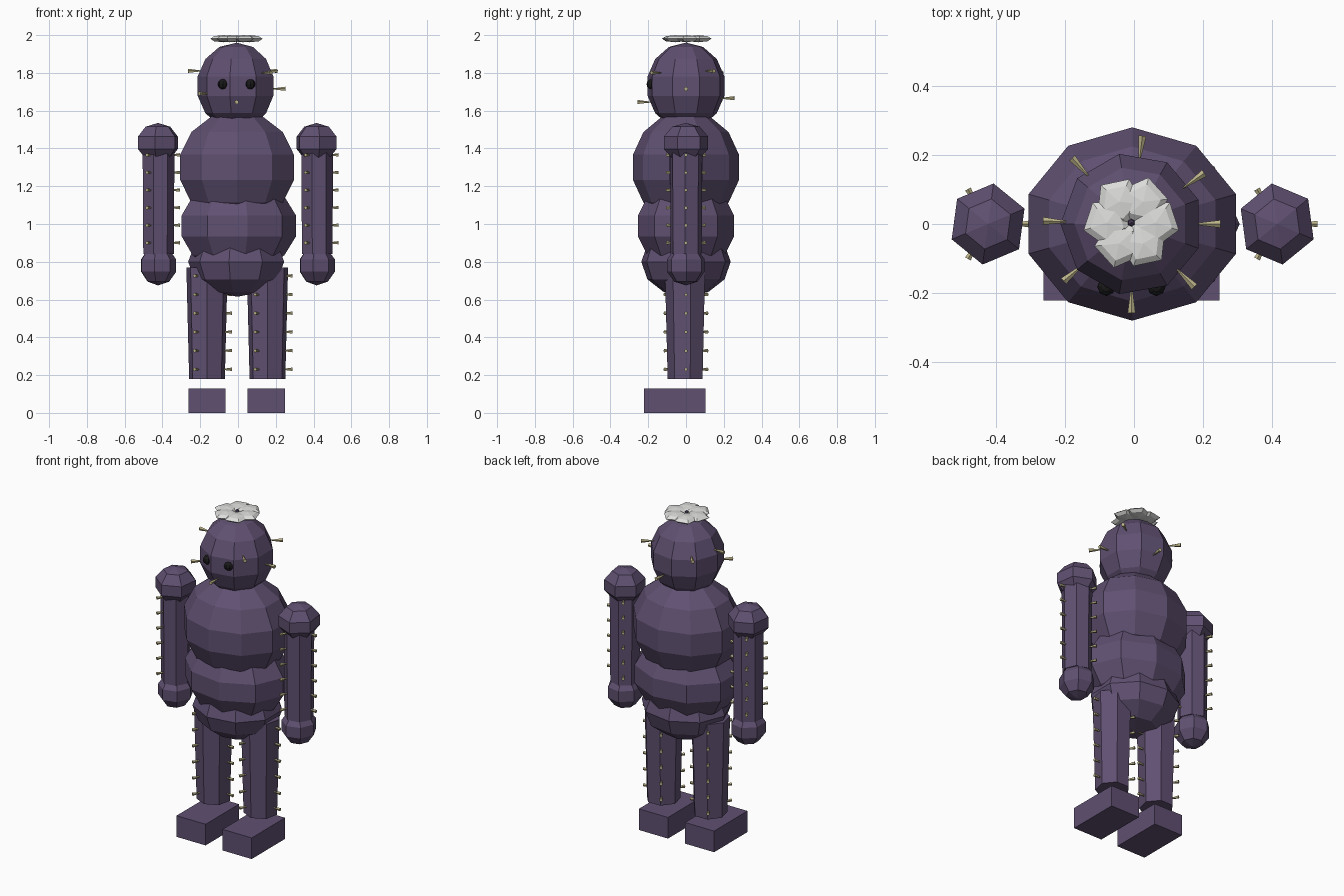
import bpy
from math import radians, cos, sin, tau
from mathutils import Vector, Matrix

if "Cube" in bpy.data.objects:
    bpy.data.objects.remove(bpy.data.objects["Cube"])


def material(name, rgb):
    m = bpy.data.materials.new(name)
    m.use_nodes = True
    m.diffuse_color = (*rgb, 1)
    m.node_tree.nodes["Principled BSDF"].inputs["Base Color"].default_value = (*rgb, 1)
    return m


SKIN = material("dusty purple", (0.115, 0.08, 0.165))
SPINE = material("pale straw", (0.5, 0.45, 0.25))
PETAL = material("off white", (0.72, 0.72, 0.71))
BLACK = material("black", (0.01, 0.01, 0.01))


def finish(name, mat):
    ob = bpy.context.object
    ob.name = name
    ob.data.materials.append(mat)
    return ob


def ball(name, loc, size, mat=SKIN, sides=10, rings=7, turn=0):
    """Faceted ellipsoid; the turn is baked in before the stretch."""
    bpy.ops.mesh.primitive_uv_sphere_add(segments=sides, ring_count=rings, radius=1, location=loc)
    ob = finish(name, mat)
    ob.data.transform(Matrix.Diagonal((*size, 1)) @ Matrix.Rotation(radians(turn), 4, "Z"))
    return ob


def limb(name, x, z0, z1, r0, r1, sides, turn):
    bpy.ops.mesh.primitive_cone_add(vertices=sides, radius1=r0, radius2=r1, depth=z1 - z0,
                                    location=(x, 0, (z0 + z1) / 2), rotation=(0, 0, radians(turn)))
    return finish(name, SKIN)


def spine(name, centre, angle, reach, length, r):
    """Thin cone with its point buried in the body and its wide end outward."""
    d = Vector((cos(radians(angle)), sin(radians(angle)), 0))
    bpy.ops.mesh.primitive_cone_add(vertices=5, radius1=r, radius2=0.002, depth=length,
                                    location=Vector(centre) + d * (reach - length / 2))
    ob = finish(name, SPINE)
    ob.rotation_euler = (-d).to_track_quat("Z", "Y").to_euler()


# Stacked body
ball("chest", (-0.005, 0, 1.3), (0.325, 0.288, 0.3))
ball("belly", (-0.005, 0, 0.99), (0.32, 0.265, 0.25), sides=9, turn=30)
ball("pelvis", (-0.002, 0, 0.80), (0.262, 0.24, 0.185), sides=9, turn=10, rings=6)
ball("head", (-0.007, 0, 1.73), (0.212, 0.212, 0.23), sides=9, turn=50)

# Eyes
for side, x in (("right", -0.08), ("left", 0.065)):
    ball(side + "_eye", (x, -0.182, 1.74), (0.027,) * 3, BLACK, sides=8, rings=6)

# Arms and legs, each with three columns of spines
for side, s in (("right", -1), ("left", 1)):
    ax, lx = s * 0.42 - 0.004, s * 0.16 - 0.004
    ball(side + "_shoulder", (ax, 0, 1.43), (0.12, 0.125, 0.105), sides=6, rings=5, turn=8 * s)
    limb(side + "_arm", ax, 0.84, 1.42, 0.084, 0.088, 7, 10)
    ball(side + "_hand", (ax, 0, 0.78), (0.102, 0.108, 0.105), sides=7, rings=5, turn=15)
    limb(side + "_leg", lx, 0.18, 0.77, 0.097, 0.112, 7, 26)
    bpy.ops.mesh.primitive_cube_add(size=1, location=(s * 0.157 - 0.007, -0.06, 0.065))
    finish(side + "_foot", SKIN).scale = (0.198, 0.325, 0.13)
    for angle in range(0, 360, 120):
        for i in range(6):
            spine(side + "_arm_spine", (ax, 0, 0.9 + i * 0.093), angle, 0.117, 0.055, 0.01)
            spine(side + "_leg_spine", (lx, 0, 0.23 + i * 0.099), angle, 0.132, 0.055, 0.01)

# Spines scattered round the head
for angle, z in ((0, 1.715), (35, 1.81), (83, 1.665), (132, 1.80),
                 (178, 1.81), (220, 1.69), (270, 1.645), (315, 1.80)):
    spine("head_spine", (-0.007, 0, z), angle, 0.258, 0.075, 0.012)

# Flower on the crown
for i in range(6):
    a = tau * i / 6
    ball("petal", (-0.008 + 0.07 * cos(a), 0.004 + 0.07 * sin(a), 1.981), (0.072, 0.072, 0.019),
         PETAL, sides=5, rings=4, turn=60 * i + (36 if i == 0 else 0))
ball("flower_centre", (-0.008, 0.004, 1.98), (0.012, 0.012, 0.02), SKIN, sides=6, rings=4)
